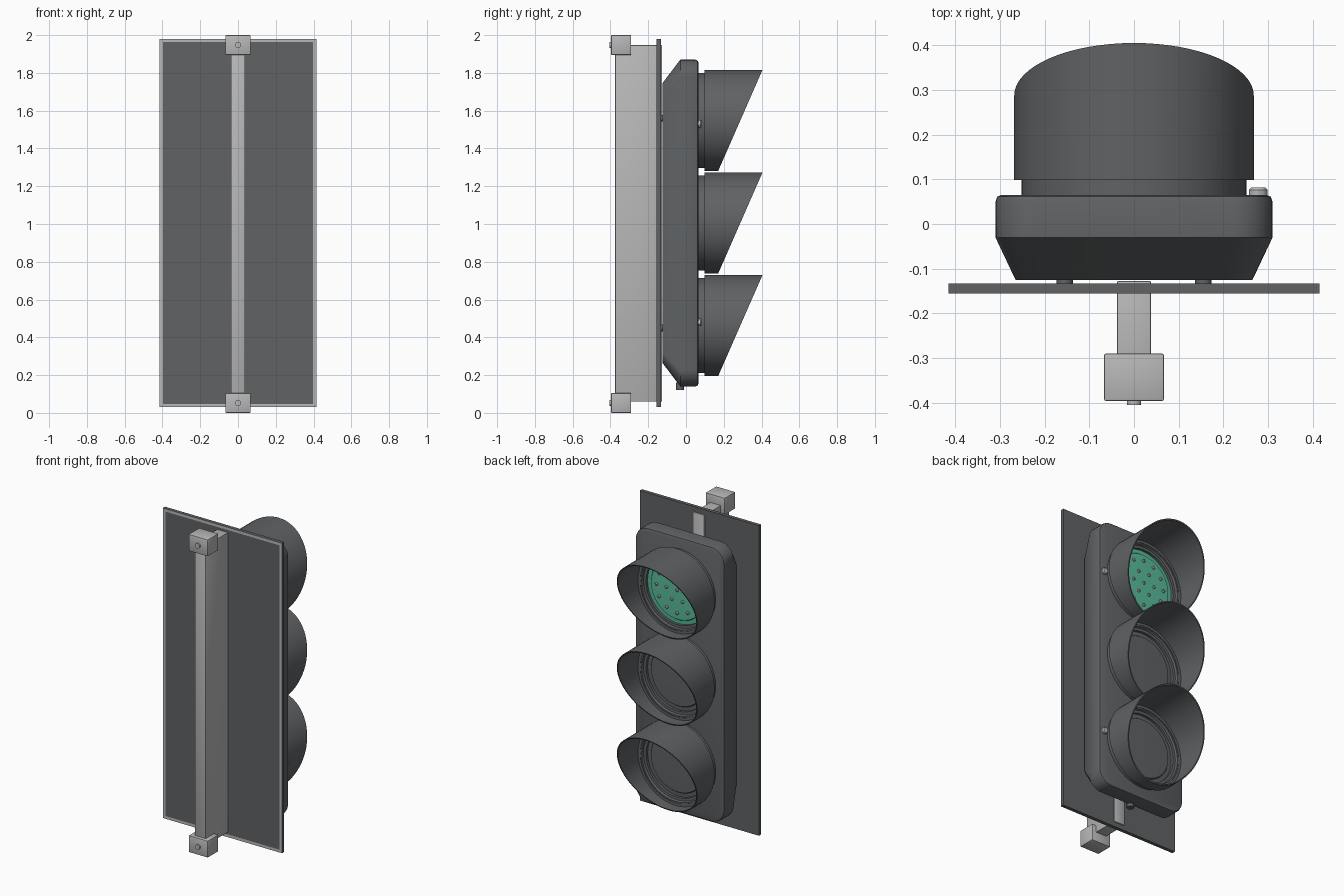
import bpy, bmesh, math
from mathutils import Vector

if "Cube" in bpy.data.objects:
    bpy.data.objects.remove(bpy.data.objects["Cube"], do_unlink=True)


def material(name, rgb):
    m = bpy.data.materials.new(name)
    m.use_nodes = True
    m.diffuse_color = (*rgb, 1)
    m.node_tree.nodes["Principled BSDF"].inputs["Base Color"].default_value = (*rgb, 1)
    return m


DARK = material("dark grey", (0.115, 0.122, 0.128))
LIGHT = material("light grey", (0.48, 0.48, 0.48))
GREEN = material("green lens", (0.1, 0.5, 0.33))


def finish(name, bm, *mats, smooth=True):
    bmesh.ops.recalc_face_normals(bm, faces=bm.faces)
    mesh = bpy.data.meshes.new(name)
    bm.to_mesh(mesh)
    bm.free()
    ob = bpy.data.objects.new(name, mesh)
    bpy.context.collection.objects.link(ob)
    for m in mats:
        mesh.materials.append(m)
    if smooth:
        bpy.ops.object.select_all(action="DESELECT")
        bpy.context.view_layer.objects.active = ob
        ob.select_set(True)
        bpy.ops.object.shade_smooth_by_angle(angle=math.radians(30))
    return ob


def box_mesh(lo, hi):
    bm = bmesh.new()
    bmesh.ops.create_cube(bm, size=1)
    lo, hi = Vector(lo), Vector(hi)
    for v in bm.verts:
        v.co = (lo + hi) / 2 + v.co * (hi - lo)
    return bm


def box(name, lo, hi, mat, bevel=0):
    bm = box_mesh(lo, hi)
    if bevel:
        bmesh.ops.bevel(bm, geom=bm.edges[:], offset=bevel, segments=2,
                        profile=0.5, affect="EDGES")
    return finish(name, bm, mat)


def lathe(name, profile, z, mat, x=0, sides=64, closed=False, shape=None):
    """Spin (radius, y) points around an axis along y."""
    bm = bmesh.new()
    rings = []
    for r, y in profile:
        ring = []
        for i in range(sides):
            a = math.tau * i / sides
            c = Vector((r * math.cos(a), y, r * math.sin(a)))
            if shape:
                c = shape(c)
            ring.append(bm.verts.new(c + Vector((x, 0, z))))
        rings.append(ring)
    pairs = list(zip(rings, rings[1:]))
    if closed:
        pairs.append((rings[-1], rings[0]))
    else:
        bm.faces.new(rings[0])
        bm.faces.new(rings[-1])
    for a, b in pairs:
        for i in range(sides):
            j = (i + 1) % sides
            bm.faces.new((a[i], a[j], b[j], b[i]))
    return finish(name, bm, mat)


def loft(name, layers, z, mat, steps=8):
    """Join rounded rectangles given as (y, half width, half height, radius)."""
    bm = bmesh.new()
    rings = []
    for y, hx, hz, r in layers:
        ring = []
        for q, (sx, sz) in enumerate(((1, 1), (-1, 1), (-1, -1), (1, -1))):
            for k in range(steps + 1):
                a = math.pi / 2 * (q + k / steps)
                ring.append(bm.verts.new((sx * (hx - r) + r * math.cos(a), y,
                                          z + sz * (hz - r) + r * math.sin(a))))
        rings.append(ring)
    n = len(rings[0])
    for a, b in zip(rings, rings[1:]):
        for i in range(n):
            j = (i + 1) % n
            bm.faces.new((a[i], a[j], b[j], b[i]))
    bm.faces.new(rings[0])
    bm.faces.new(rings[-1])
    return finish(name, bm, mat)


# Backing board with a light border on its front face
bm = box_mesh((-0.415, -0.155, 0.03), (0.415, -0.133, 1.98))
front = min(bm.faces, key=lambda f: f.calc_center_median().y)
for f in bmesh.ops.inset_region(bm, faces=[front], thickness=0.025)["faces"]:
    f.material_index = 1
finish("backing_board", bm, DARK, LIGHT, smooth=False)

# Mounting post, running through the board, with a clamp block at each end
box("mounting_post", (-0.038, -0.375, 0.06), (0.038, -0.127, 1.947), LIGHT, 0.004)
for label, z in (("lower", 0.0525), ("upper", 1.9475)):
    box(label + "_clamp", (-0.067, -0.396, z - 0.0525), (0.067, -0.29, z + 0.0525),
        LIGHT, 0.004)
    lathe(label + "_clamp_bolt", [(0.016, -0.39), (0.016, -0.405)], z, LIGHT, sides=16)

# Signal housing and its spacers
CENTRE = 1.005
loft("housing", [(-0.125, 0.265, 0.74, 0.06), (-0.03, 0.31, 0.865, 0.09),
                 (0.05, 0.31, 0.865, 0.09), (0.061, 0.306, 0.861, 0.086),
                 (0.065, 0.297, 0.852, 0.08)], CENTRE, DARK)
for side in (-1, 1):
    for z in (0.45, 1.56):
        lathe("spacer", [(0.018, -0.14), (0.018, -0.12)], z, DARK, x=side * 0.155, sides=16)

# Door screws and bottom cable plug
for z in (0.48, 1.53):
    lathe("door_screw", [(0.021, 0.06), (0.021, 0.076), (0.016, 0.082)], z, LIGHT,
          x=0.278, sides=12)
bm = bmesh.new()
bmesh.ops.create_cone(bm, cap_ends=True, segments=16, radius1=0.021, radius2=0.021, depth=0.04)
bmesh.ops.translate(bm, verts=bm.verts, vec=(0, -0.032, 0.14))
finish("cable_plug", bm, DARK)


# Slanted mouth of the visor
def slant(c):
    if c.y > 0.2:
        c.y = 0.2875 + 0.1175 * c.z / 0.268
    return c


# Three lamps: collar, visor and lens
for label, z, mat in (("lower", CENTRE - 0.543, DARK), ("middle", CENTRE, DARK),
                      ("upper", CENTRE + 0.543, GREEN)):
    lathe(label + "_collar", [(0.252, 0.05), (0.252, 0.102), (0.237, 0.102), (0.232, 0.09),
                              (0.215, 0.09), (0.215, 0.05)], z, DARK, closed=True)
    lathe(label + "_visor", [(0.268, 0.098), (0.268, 0.3), (0.261, 0.3), (0.261, 0.105),
                             (0.245, 0.105), (0.245, 0.098)], z, DARK, closed=True, shape=slant)
    lathe(label + "_lens", [(0.216, 0.055), (0.216, 0.074), (0.19, 0.076), (0.185, 0.083),
                            (0.1, 0.086)], z, mat)

# Small lamps on the lit lens
for count, radius in ((1, 0), (6, 0.075), (12, 0.145)):
    for i in range(count):
        a = math.tau * i / count
        lathe("lamp_dot", [(0.01, 0.08), (0.01, 0.09), (0.005, 0.094)],
              CENTRE + 0.543 + radius * math.sin(a), LIGHT, x=radius * math.cos(a), sides=10)
